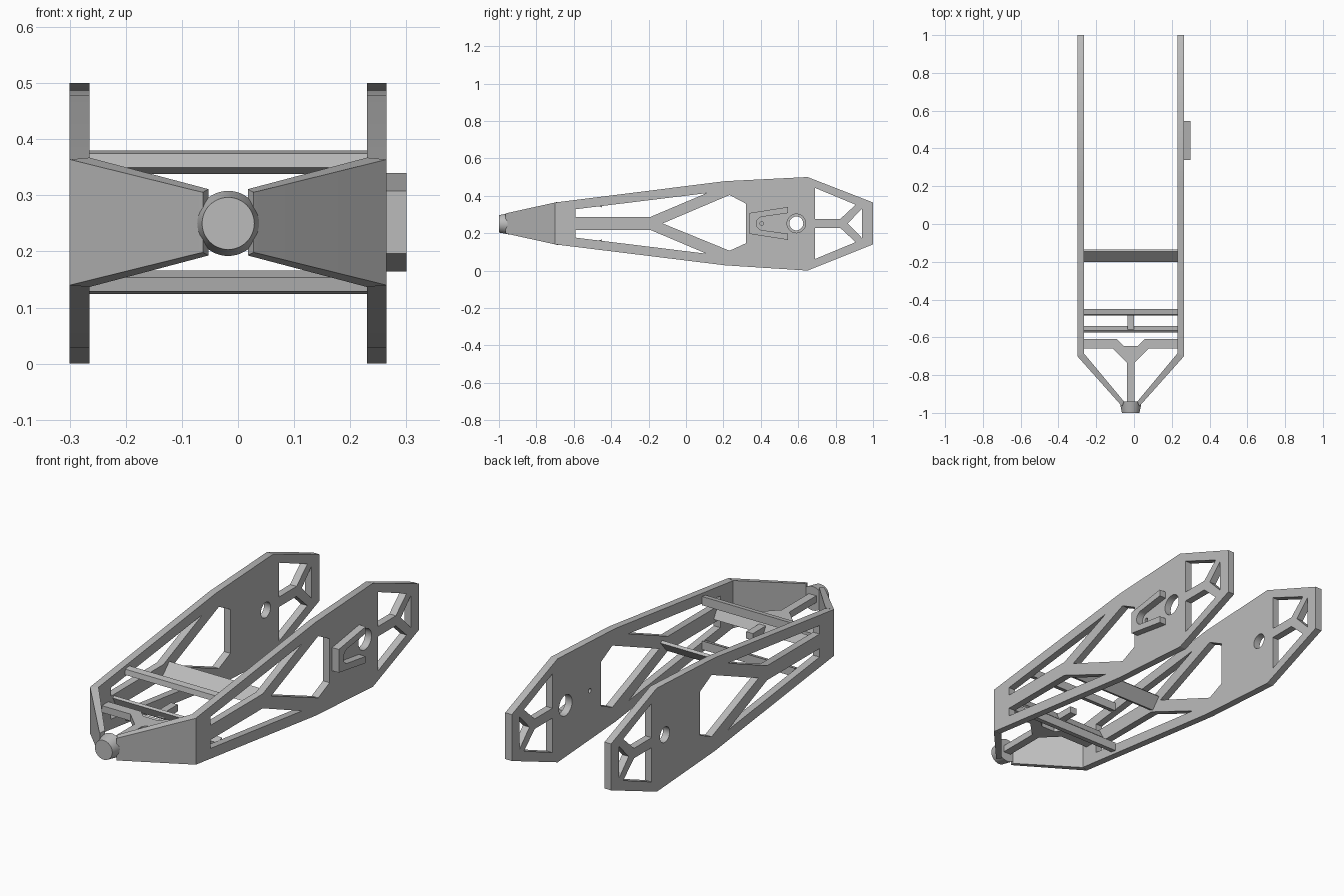
import bpy
import bmesh
from math import radians, sin, cos, pi
from mathutils import Matrix

cube = bpy.data.objects.get("Cube")
if cube:
    bpy.data.objects.remove(cube, do_unlink=True)

grey = bpy.data.materials.new("plain grey")
grey.use_nodes = True
grey.diffuse_color = (0.5, 0.5, 0.5, 1)
grey.node_tree.nodes["Principled BSDF"].inputs["Base Color"].default_value = (0.5, 0.5, 0.5, 1)

MID_X = -0.0175   # middle plane between the two side plates
MID_Z = 0.252     # height of the long axis
INNER = 0.2475    # half the gap between the plates
OUTER = 0.2825
SIDE = Matrix.Rotation(radians(90), 4, 'Z') @ Matrix.Rotation(radians(90), 4, 'X')


def circle(cx, cy, r, steps=32, start=0, end=2 * pi):
    full = abs(end - start) > 6
    n = steps if full else steps - 1
    return [(cx + r * cos(start + (end - start) * i / n),
             cy + r * sin(start + (end - start) * i / n)) for i in range(steps)]


def flip(points):
    """Mirror a side outline about the long axis."""
    return [(y, 2 * MID_Z - z) for y, z in reversed(points)]


def extrude(name, outlines, low, high, side=True):
    """Extrude an outline with holes, along x (side) or along z (plan)."""
    curve = bpy.data.curves.new(name, 'CURVE')
    curve.dimensions = '2D'
    curve.fill_mode = 'BOTH'
    curve.extrude = (high - low) / 2
    for pts in outlines:
        spline = curve.splines.new('POLY')
        spline.points.add(len(pts) - 1)
        for point, (a, b) in zip(spline.points, pts):
            point.co = (a, b, 0, 1)
        spline.use_cyclic_u = True
    temp = bpy.data.objects.new(name, curve)
    bpy.context.collection.objects.link(temp)
    deps = bpy.context.evaluated_depsgraph_get()
    mesh = bpy.data.meshes.new_from_object(temp.evaluated_get(deps))
    bpy.data.objects.remove(temp, do_unlink=True)
    mesh.transform(Matrix.Translation((0, 0, (low + high) / 2)))
    if side:
        mesh.transform(SIDE)
    bm = bmesh.new()
    bm.from_mesh(mesh)
    bmesh.ops.remove_doubles(bm, verts=bm.verts, dist=0.0001)
    bmesh.ops.recalc_face_normals(bm, faces=bm.faces)
    bm.to_mesh(mesh)
    bm.free()
    return add(name, mesh)


def add(name, mesh):
    mesh.name = name
    mesh.materials.clear()
    mesh.materials.append(grey)
    for poly in mesh.polygons:
        poly.use_smooth = False
        poly.material_index = 0
    obj = bpy.data.objects.new(name, mesh)
    bpy.context.collection.objects.link(obj)
    return obj


# Side plates with truss windows
top_edge = [(-0.7, 0.364), (0.21, 0.478), (0.65, 0.5), (1, 0.364)]
bottom_edge = [(1, 0.14), (0.65, 0), (0.21, 0.028), (-0.7, 0.14)]
long_window = [(-0.59, 0.328), (0.11, 0.414), (-0.19, 0.287), (-0.59, 0.287)]
rear_window = [(0.69, 0.442), (0.907, 0.352), (0.825, 0.276), (0.69, 0.276)]
middle_window = [(-0.125, MID_Z), (0.233, 0.404), (0.32, 0.358), (0.32, 0.146), (0.233, 0.106)]
tail_window = [(0.865, MID_Z), (0.94, 0.33), (0.94, 0.175)]
windows = [long_window, flip(long_window), rear_window, flip(rear_window),
           middle_window, tail_window]
outline = top_edge + bottom_edge
extrude("left_plate", [outline, *windows, circle(0.59, MID_Z, 0.05),
                       circle(0.405, MID_Z, 0.01, 16)], MID_X + INNER, MID_X + OUTER)
extrude("right_plate", [outline, *windows, circle(0.59, MID_Z, 0.037)],
        MID_X - OUTER, MID_X - INNER)

# Forked boss on the outside of the left plate
fork_arm = [(0.34, 0.308), (0.545, 0.34), (0.545, 0.307)]
slot = circle(0.412, MID_Z, 0.036, 16, radians(100), radians(260))
extrude("forked_boss", [fork_arm + slot + flip(fork_arm)], MID_X + OUTER, 0.3)

# Cross bars between the plates
upper_bar = [(-0.485, 0.35), (-0.48, 0.375), (-0.45, 0.38), (-0.45, 0.338)]
bars = {
    "upper_bar": upper_bar,
    "lower_bar": flip(upper_bar),
    "joint_bar": [(-0.2, 0.23), (-0.145, 0.285), (-0.135, 0.275), (-0.18, 0.222)],
    "front_bar": [(-0.575, 0.272), (-0.565, 0.28), (-0.54, 0.235), (-0.553, 0.228)],
}
for name, section in bars.items():
    extrude(name, [section], MID_X - INNER, MID_X + INNER)

# Short link and forked centre brace
link = [(-0.018, -0.56), (0.018, -0.56), (0.018, -0.46), (-0.018, -0.46)]
extrude("short_link", [[(MID_X + x, y) for x, y in link]], 0.235, 0.268, side=False)
half = [(0.037, -0.645), (0.073, -0.61), (INNER, -0.61), (INNER, -0.66),
        (0.095, -0.66), (0.02, -0.735), (0.02, -0.95)]
brace = [(MID_X + x, y) for x, y in half] + [(MID_X - x, y) for x, y in reversed(half)]
extrude("centre_brace", [brace], 0.235, 0.268, side=False)

# Slanted nose panels, lower towards the tip
panel = [(OUTER, -0.7), (INNER, -0.685), (0.035, -0.94), (0.045, -0.965), (0.055, -0.955)]
for name, s in (("left_nose_panel", 1), ("right_nose_panel", -1)):
    obj = extrude(name, [[(MID_X + s * x, y) for x, y in panel]], 0, 1, side=False)
    for v in obj.data.vertices:
        height = 0.112 - 0.054 * (-0.7 - v.co.y) / 0.245
        v.co.z = MID_Z + (height if v.co.z > 0.5 else -height)

# Round tapered nose tip
bm = bmesh.new()
bmesh.ops.create_cone(bm, cap_ends=True, segments=48, radius1=0.0465, radius2=0.058, depth=0.06)
bm.transform(Matrix.Translation((MID_X, -0.97, 0.25)) @ Matrix.Rotation(radians(-90), 4, 'X'))
mesh = bpy.data.meshes.new("nose_tip")
bm.to_mesh(mesh)
bm.free()
tip = add("nose_tip", mesh)

# Smooth round surfaces, keep edges sharp
for obj in bpy.context.collection.objects:
    obj.select_set(obj.type == 'MESH' and obj.data.materials[:1] == [grey])
bpy.context.view_layer.objects.active = tip
bpy.ops.object.shade_smooth_by_angle(angle=radians(25))
